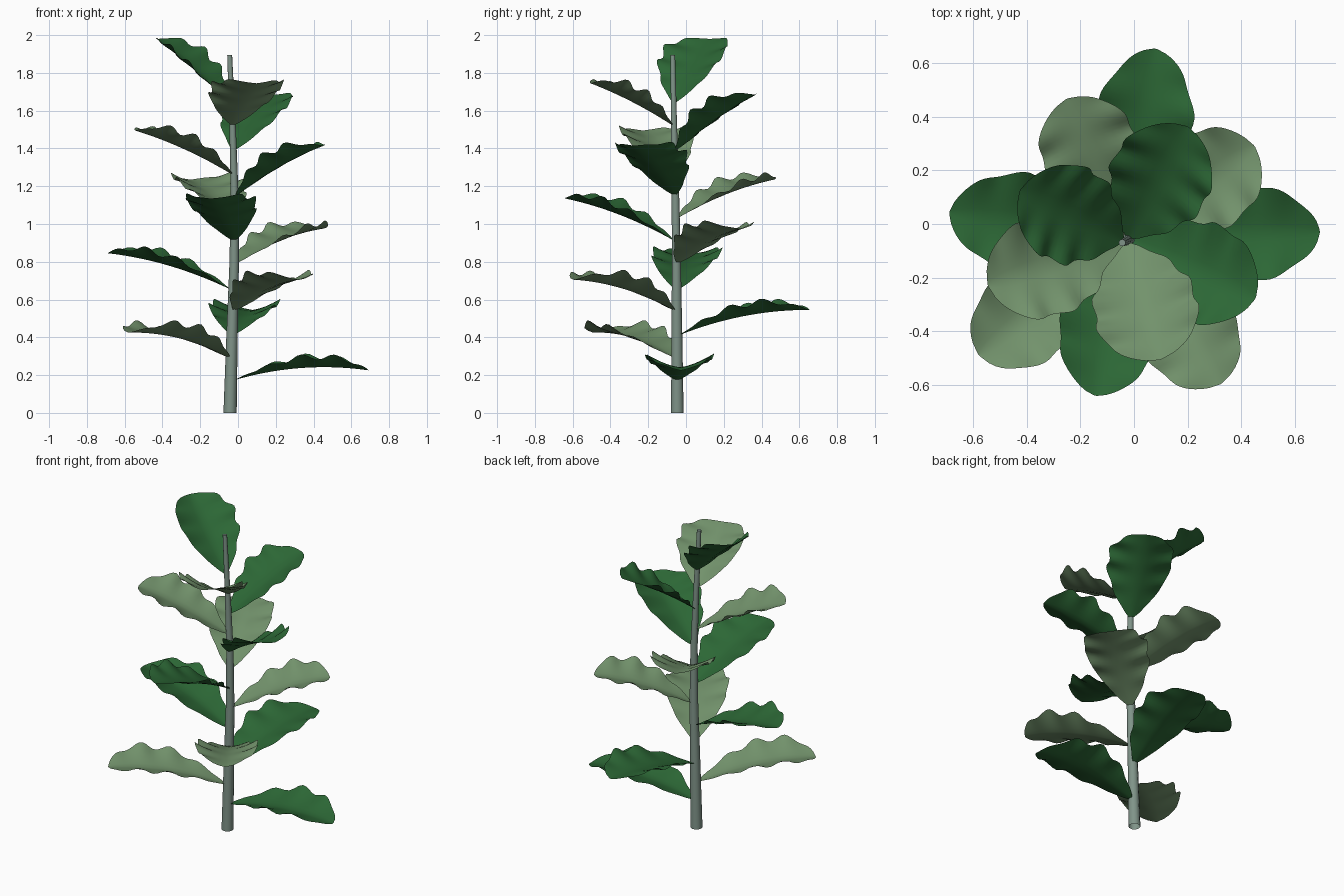
import bpy, bmesh, math
from mathutils import Vector

if "Cube" in bpy.data.objects:
    bpy.data.objects.remove(bpy.data.objects["Cube"])


def material(name, rgb):
    m = bpy.data.materials.new(name)
    m.diffuse_color = (*rgb, 1)
    m.use_nodes = True
    m.node_tree.nodes["Principled BSDF"].inputs["Base Color"].default_value = m.diffuse_color
    return m


DARK = material("deep green", (0.025, 0.136, 0.036))
LIGHT = material("sage green", (0.170, 0.290, 0.150))
BARK = material("grey green stem", (0.215, 0.295, 0.250))

# stem centre line: x, y, z, radius
STEM = [(-0.042, -0.046, 0.0, 0.035), (-0.032, -0.048, 0.4, 0.030),
        (-0.020, -0.051, 0.8, 0.025), (-0.018, -0.056, 1.15, 0.021),
        (-0.028, -0.063, 1.5, 0.017), (-0.044, -0.070, 1.895, 0.013)]


def stem_at(z):
    for a, b in zip(STEM, STEM[1:]):
        if z <= b[2]:
            f = (z - a[2]) / (b[2] - a[2])
            return [p + (q - p) * f for p, q in zip(a, b)]
    return STEM[-1]


def make_object(name, bm, mat):
    me = bpy.data.meshes.new(name)
    bm.to_mesh(me)
    bm.free()
    me.materials.append(mat)
    ob = bpy.data.objects.new(name, me)
    bpy.context.collection.objects.link(ob)
    bpy.context.view_layer.objects.active = ob
    ob.select_set(True)
    bpy.ops.object.shade_smooth_by_angle(angle=math.radians(50))
    ob.select_set(False)


def build_stem(sides=10):
    # tapered tube, open at the foot
    bm = bmesh.new()
    rings = []
    for x, y, z, r in STEM:
        rings.append([bm.verts.new((x + r * math.cos(k * math.tau / sides),
                                    y + r * math.sin(k * math.tau / sides), z))
                      for k in range(sides)])
    for a, b in zip(rings, rings[1:]):
        for k in range(sides):
            j = (k + 1) % sides
            bm.faces.new((a[k], a[j], b[j], b[k]))
    bm.faces.new(rings[-1])
    make_object("stem", bm, BARK)


def outline(t, blunt, peak=0.6):
    # half width of the fiddle-shaped leaf, 0..1
    if t < peak:
        return 0.07 + 0.93 * math.sin(math.pi / 2 * t / peak) ** 0.88
    u = (t - peak) / (1 - peak)
    return max(0.03, (1 - u ** blunt) ** 0.6)


def build_leaf(i, z, az, reach, rise, half, blunt, mat, rows=32, cols=5):
    sx, sy, _, r = stem_at(z)
    a = math.radians(az)
    out = Vector((math.cos(a), math.sin(a), 0))
    side = Vector((-math.sin(a), math.cos(a), 0))
    bow = 0.038 - 0.0022 * i
    start = r * 0.7
    bm = bmesh.new()
    grid = []
    for j in range(rows + 1):
        s = j / rows
        t = 0.5 * s + 0.5 * math.sin(math.pi / 2 * s)
        # midrib curve and its normal
        d = start + (reach - start) * t
        h = z - 0.005 + rise * t + 4 * bow * t * (1 - t)
        slope = (rise + 4 * bow * (1 - 2 * t)) / (reach - start)
        up = (Vector((0, 0, 1)) - out * slope).normalized()
        mid = Vector((sx, sy, h)) + out * d
        w = half * outline(t, blunt)
        row = []
        for k in range(-cols, cols + 1):
            v = k / cols
            q = abs(v) * w / half
            # cupped blade with wavy margins
            wave = math.sin(math.tau * 4 * t + (0.6 if v > 0 else 1.8) + 0.7 * i)
            lift = 0.058 * q ** 1.4 + 0.018 * wave * q * q
            row.append(bm.verts.new(mid + side * (v * w * (1 + 0.04 * wave * abs(v)))
                                    + up * lift))
        grid.append(row)
    for p, q in zip(grid, grid[1:]):
        for k in range(2 * cols):
            bm.faces.new((p[k], q[k], q[k + 1], p[k + 1]))
    make_object(f"leaf_{i + 1}", bm, mat)


# height on stem, heading, reach, rise, half width, bluntness
LEAVES = [(0.18, 1.5, 0.73, 0.05, 0.180, 1.9), (0.30, -141, 0.70, 0.13, 0.178, 2.8),
          (0.42, 81, 0.71, 0.13, 0.182, 1.9), (0.55, -57, 0.65, 0.16, 0.180, 2.8),
          (0.66, 172, 0.67, 0.19, 0.182, 2.0), (0.80, 36, 0.58, 0.18, 0.182, 2.8),
          (0.92, -102, 0.60, 0.22, 0.185, 2.0), (1.04, 114, 0.57, 0.20, 0.182, 2.8),
          (1.16, -25, 0.52, 0.26, 0.185, 2.4), (1.27, -162, 0.55, 0.23, 0.185, 2.8),
          (1.40, 62, 0.48, 0.29, 0.188, 2.4), (1.53, -74, 0.46, 0.22, 0.192, 2.8),
          (1.65, 154, 0.435, 0.335, 0.182, 2.6)]

build_stem()
for i, leaf in enumerate(LEAVES):
    build_leaf(i, *leaf, LIGHT if i % 2 else DARK)
